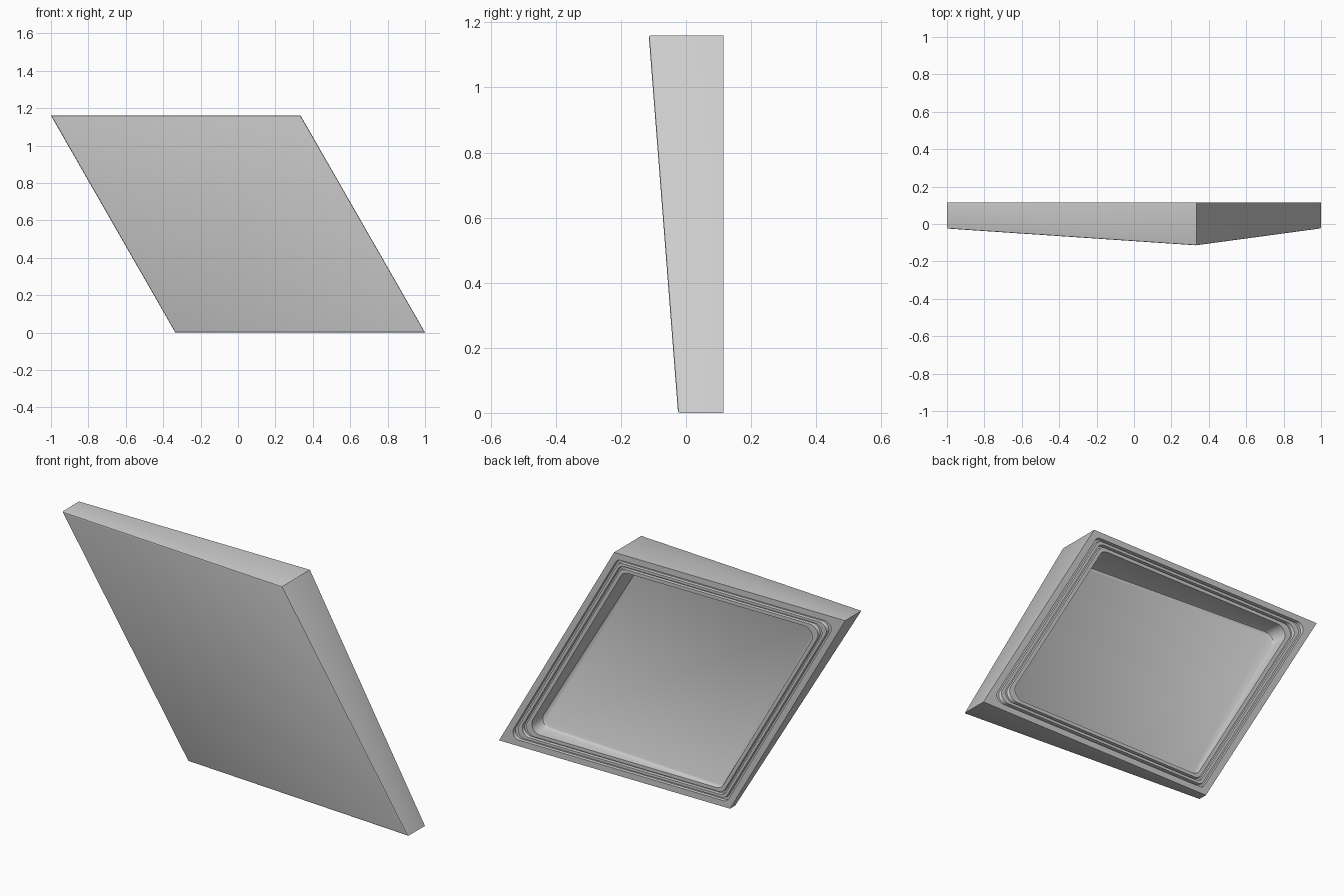
import bpy, bmesh, math
from mathutils import Vector

if "Cube" in bpy.data.objects:
    bpy.data.objects.remove(bpy.data.objects["Cube"])

# Slanted rhombic tile: corner outline in the x-z plane, counter-clockwise from the front
CORNERS = [Vector(p) for p in ((-0.335, 0), (1, 0), (0.335, 1.16), (-1, 1.16))]
BACK = 0.115
SEG = 8


def front(p):
    # y of the sloping front plane
    return 0.065 - 0.0674 * (p.x + 0.335) - 0.1162 * p.y


def outline(inset, radius):
    # rounded rhombus, inset from the outer edge
    pts = []
    for i, v in enumerate(CORNERS):
        d1 = (v - CORNERS[i - 1]).normalized()
        d2 = (CORNERS[(i + 1) % 4] - v).normalized()
        n1, n2 = Vector((d1.y, -d1.x)), Vector((d2.y, -d2.x))
        c = v - (n1 + n2) * (inset + radius) / (1 + n1.dot(n2))
        a1 = math.atan2(n1.y, n1.x)
        turn = (math.atan2(n2.y, n2.x) - a1) % math.tau
        for k in range(SEG + 1):
            a = a1 + turn * k / SEG
            pts.append(c + Vector((math.cos(a), math.sin(a))) * radius)
    return pts


bm = bmesh.new()


def ring(inset, radius, y=None, above_front=0.0):
    out = []
    for p in outline(inset, radius):
        yy = y if y is not None else front(p) + above_front
        out.append(bm.verts.new((p.x, yy, p.y)))
    return out


rings = [
    # front edge with a small round
    ring(0.007, 0.0005),
    ring(0.002, 0.0005, above_front=0.002),
    ring(0.0, 0.0005, above_front=0.007),
    # back rim
    ring(0.0, 0.0005, BACK),
    ring(0.032, 0.035, BACK),
    # seal groove
    ring(0.034, 0.035, BACK - 0.014),
    ring(0.044, 0.038, BACK - 0.014),
    # raised bead
    ring(0.046, 0.040, BACK),
    ring(0.060, 0.042, BACK),
    # second groove
    ring(0.062, 0.042, BACK - 0.014),
    ring(0.070, 0.044, BACK - 0.014),
    # inner lip
    ring(0.072, 0.045, BACK),
    ring(0.090, 0.047, BACK),
    # pocket wall and filleted floor
    ring(0.091, 0.046, above_front=0.064),
    ring(0.094, 0.043, above_front=0.057),
    ring(0.101, 0.036, above_front=0.053),
]
for a, b in zip(rings, rings[1:]):
    n = len(a)
    for i in range(n):
        j = (i + 1) % n
        bm.faces.new((a[i], a[j], b[j], b[i]))
bm.faces.new(rings[0])
bm.faces.new(rings[-1])
bmesh.ops.recalc_face_normals(bm, faces=bm.faces)

mesh = bpy.data.meshes.new("rhombic_tile")
bm.to_mesh(mesh)
bm.free()
tile = bpy.data.objects.new("rhombic_tile", mesh)
bpy.context.collection.objects.link(tile)
bpy.context.view_layer.objects.active = tile
tile.select_set(True)
bpy.ops.object.shade_smooth_by_angle(angle=math.radians(35))
